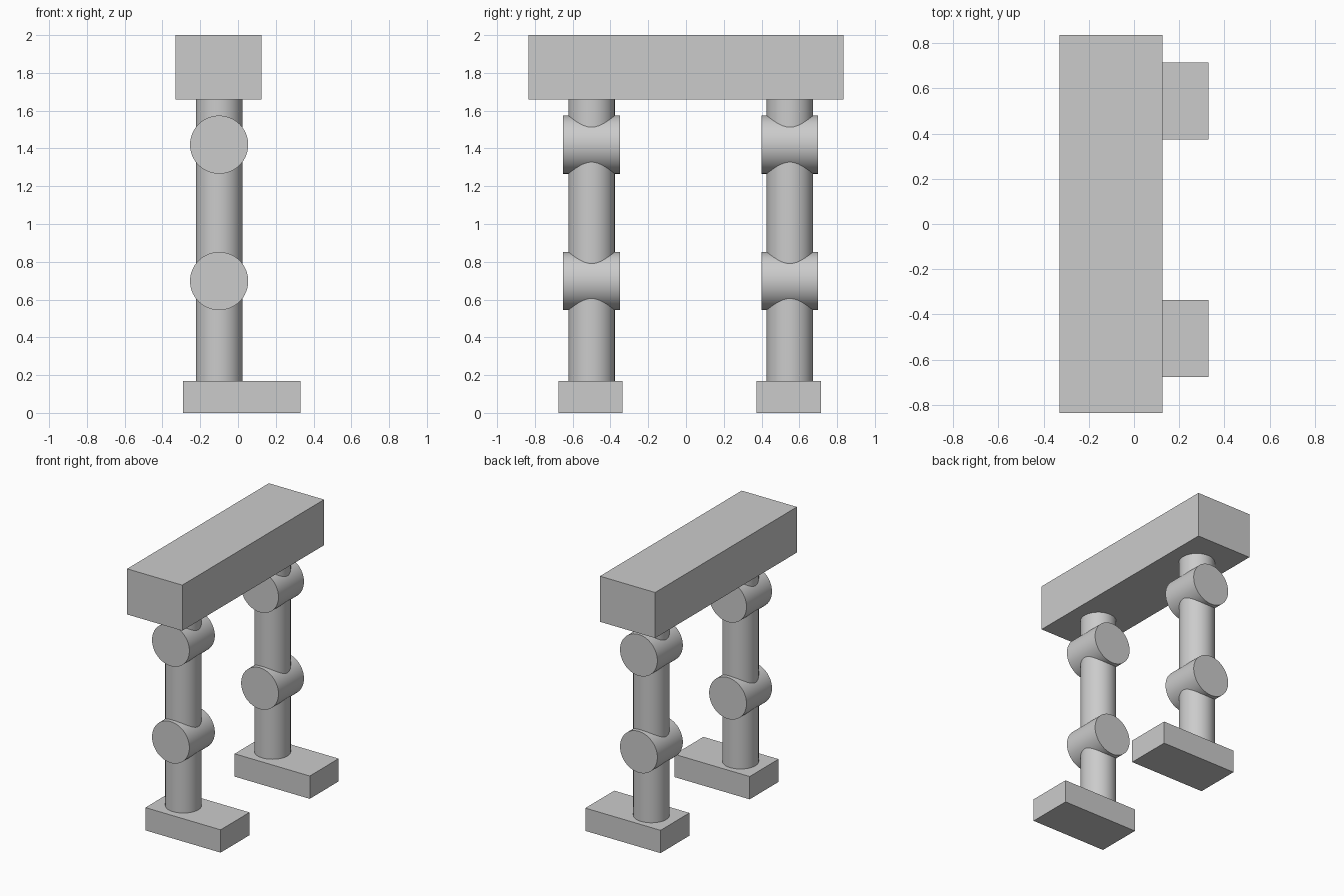
import bpy
import math

cube = bpy.data.objects.get("Cube")
if cube:
    bpy.data.objects.remove(cube, do_unlink=True)

grey = bpy.data.materials.new("plain grey")
grey.use_nodes = True
GREY = (0.6, 0.6, 0.6, 1)
grey.diffuse_color = GREY
grey.node_tree.nodes["Principled BSDF"].inputs["Base Color"].default_value = GREY


def box(name, low, high):
    center = [(a + b) / 2 for a, b in zip(low, high)]
    bpy.ops.mesh.primitive_cube_add(size=1, location=center)
    ob = bpy.context.object
    ob.name = name
    ob.scale = [b - a for a, b in zip(low, high)]
    bpy.ops.object.transform_apply(location=False, rotation=False, scale=True)
    ob.data.materials.append(grey)


def cylinder(name, radius, length, center, tilt=0):
    bpy.ops.mesh.primitive_cylinder_add(vertices=64, radius=radius, depth=length,
                                        location=center, rotation=(tilt, 0, 0))
    ob = bpy.context.object
    ob.name = name
    bpy.ops.object.shade_smooth_by_angle(angle=math.radians(30))
    ob.data.materials.append(grey)


# Hip block across the top
BODY_BASE, FOOT_TOP, LEG_X = 1.66, 0.17, -0.1
box("hip_block", (-0.33, -0.835, BODY_BASE), (0.125, 0.835, 2))

# Two identical legs, each with hip joint, knee joint and foot
for side, y in (("front", -0.5), ("back", 0.55)):
    cylinder(side + "_leg", 0.123, BODY_BASE - FOOT_TOP,
             (LEG_X, y, (BODY_BASE + FOOT_TOP) / 2))
    for joint, z in (("hip_joint", 1.42), ("knee_joint", 0.698)):
        cylinder(f"{side}_{joint}", 0.154, 0.3, (LEG_X, y, z), math.pi / 2)
    box(side + "_foot", (-0.29, y - 0.176, 0), (0.33, y + 0.164, FOOT_TOP))
